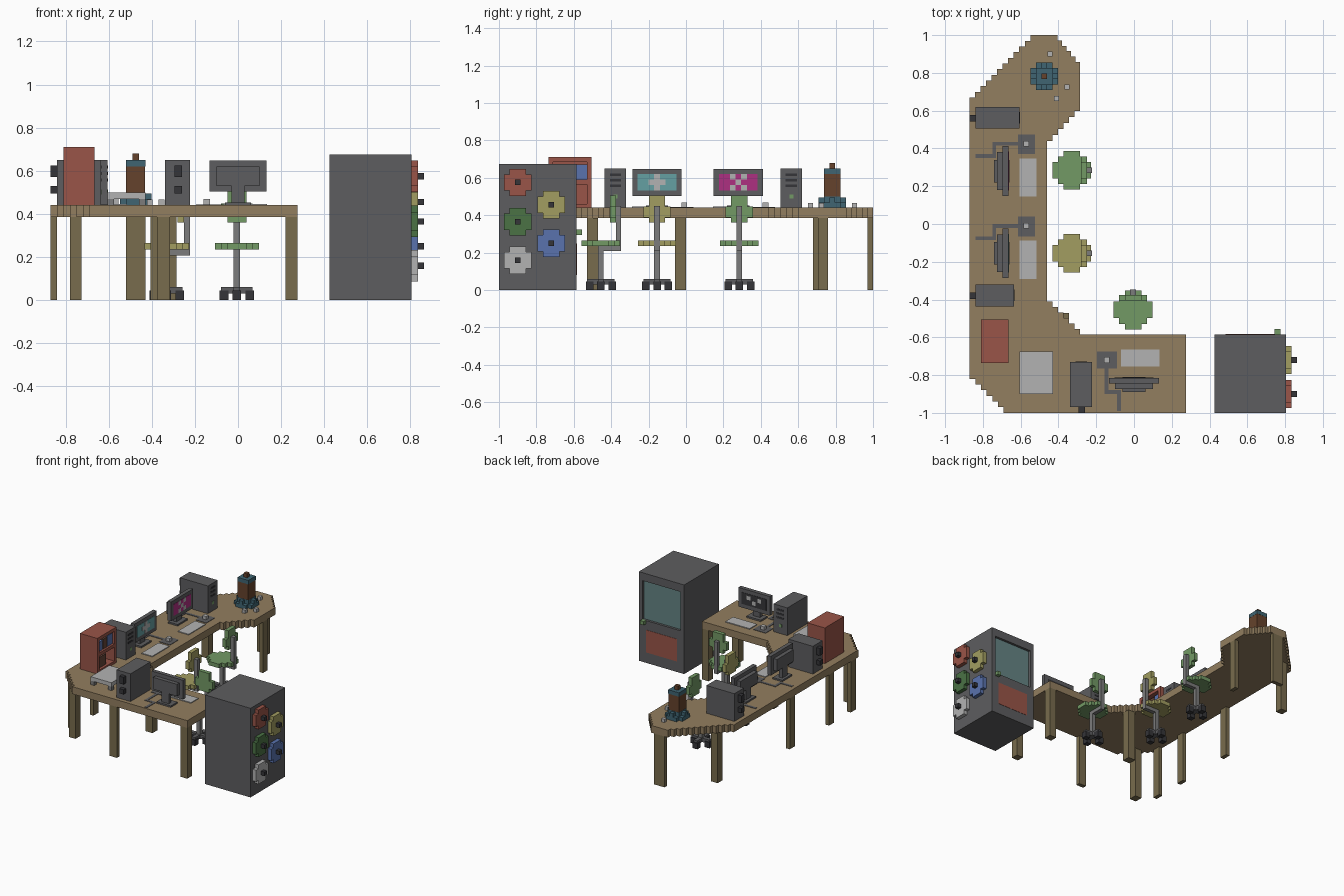
import bpy, bmesh
from mathutils import Matrix, Vector

if "Cube" in bpy.data.objects:
    bpy.data.objects.remove(bpy.data.objects["Cube"])

V = 0.0293  # block size of the stepped style
DARK, MID, PALE = (.11, .11, .115), (.2, .2, .2), (.45, .45, .45)
WOOD, LEGWOOD = (.29, .21, .115), (.19, .15, .075)
GREEN, YELLOW, RED = (.17, .32, .13), (.36, .34, .12), (.32, .09, .065)
TEAL, BLUE, BLACK = (.05, .13, .17), (.1, .17, .42), (.035, .035, .04)
mats = {}


def finish(name, bm, col, at=(0, 0), turn=0):
    bmesh.ops.recalc_face_normals(bm, faces=bm.faces)
    me = bpy.data.meshes.new(name)
    bm.to_mesh(me)
    bm.free()
    if col not in mats:
        mats[col] = bpy.data.materials.new("colour_%d" % len(mats))
        mats[col].diffuse_color = (*col, 1)
    me.materials.append(mats[col])
    ob = bpy.data.objects.new(name, me)
    ob.location = (at[0], at[1], 0)
    ob.rotation_euler[2] = turn
    bpy.context.collection.objects.link(ob)
    return ob


def boxes(name, items, col, at=(0, 0), turn=0):
    """Blocks given as x0, x1, y0, y1, z0, z1."""
    bm = bmesh.new()
    for x0, x1, y0, y1, z0, z1 in items:
        m = Matrix.Translation(((x0 + x1) / 2, (y0 + y1) / 2, (z0 + z1) / 2))
        m @= Matrix.Diagonal((x1 - x0, y1 - y0, z1 - z0, 1))
        bmesh.ops.create_cube(bm, size=1, matrix=m)
    return finish(name, bm, col, at, turn)


def prism(name, pts, axis, lo, hi, col, at=(0, 0), turn=0):
    bm = bmesh.new()
    place = (lambda u, v: (lo, u, v)) if axis == 'x' else (lambda u, v: (u, v, lo))
    f = bm.faces.new([bm.verts.new(place(u, v)) for u, v in pts])
    ext = bmesh.ops.extrude_face_region(bm, geom=[f])['geom']
    d = Vector((hi - lo, 0, 0)) if axis == 'x' else Vector((0, 0, hi - lo))
    bmesh.ops.translate(bm, vec=d, verts=[g for g in ext if isinstance(g, bmesh.types.BMVert)])
    return finish(name, bm, col, at, turn)


def rows(widths, cu, cv):
    """Symmetric stepped outline from row widths counted in blocks."""
    right, n = [], len(widths)
    for i, w in enumerate(widths):
        for k in (i, i + 1):
            p = (w * V / 2, (k - n / 2) * V)
            if p not in right:
                right.append(p)
    pts = right + [(-u, v) for u, v in reversed(right)]
    return [(cu + u, cv + v) for u, v in pts]


def stairs(p, q, n, x_first):
    out, (x, y) = [], p
    dx, dy = (q[0] - p[0]) / n, (q[1] - p[1]) / n
    for i in range(n):
        out.append((x + dx, y) if x_first else (x, y + dy))
        x, y = x + dx, y + dy
        out.append((x, y))
    return out


# Desk top with stepped corners
outline = [(-.66, -1), (.275, -1), (.275, -.585), (-.285, -.585)]
outline += stairs((-.285, -.585), (-.46, -.41), 6, False) + [(-.46, .44)]
outline += stairs((-.46, .44), (-.285, .63), 6, True) + [(-.285, .83)]
outline += stairs((-.285, .83), (-.43, 1), 6, False) + [(-.52, 1)]
outline += stairs((-.52, 1), (-.87, .64), 12, True) + [(-.87, -.79)]
outline += stairs((-.87, -.79), (-.66, -1), 7, False)[:-1]
prism("desk_top", outline, 'z', .385, .44, WOOD)

# Desk legs
legs = [(.22, .275, -1, -.945), (.22, .275, -.64, -.585), (-.375, -.315, -1, -.97),
        (-.78, -.725, -.91, -.85), (-.87, -.84, -.79, -.73), (-.87, -.84, -.53, -.47),
        (-.87, -.84, -.06, 0), (-.405, -.345, -.53, -.47), (-.78, -.725, .68, .735),
        (-.52, -.43, .97, 1), (-.315, -.285, .705, .76)]
boxes("desk_legs", [(*l, 0, .385) for l in legs], LEGWOOD)


# Monitor, keyboard and mouse, facing +x before turning
def workstation(tag, at, turn, screen, pattern, ink):
    def add(part, items, col):
        boxes(tag + part, items, col, at, turn)
    add("_monitor", [(-.015, .015, -.132, .132, .503, .648),
                     (-.044, -.015, -.1, .1, .53, .62)], DARK)
    add("_stand", [(-.04, -.012, -.03, .03, .44, .56), (-.06, .02, -.06, .06, .44, .452)], DARK)
    add("_screen", [(.015, .017, -.103, .103, .532, .62)], screen)
    add("_screen_pattern", [(.016, .018, y - .015, y + .015, z - .015, z + .015)
                            for y, z in pattern], ink)
    add("_keyboard", [(.075, .165, -.135, .068, .44, .446)], PALE)
    add("_mouse_pad", [(.065, .155, .09, .195, .44, .443)], DARK)
    add("_mouse", [(.095, .125, .13, .16, .44, .468)], PALE)
    add("_cable", [(-.05, .065, .135, .155, .44, .443), (-.07, -.05, .09, .155, .44, .443),
                   (-.16, -.05, .07, .09, .44, .443)], DARK)


Q = 1.5707963
checks = [(0, .576), (-.03, .605), (.03, .605), (-.03, .547), (.03, .547)]
workstation("north", (-.68, .28), 0, (.42, .03, .22), checks, PALE)
workstation("middle", (-.68, -.155), 0, (.13, .35, .36),
            [(-.03, .576), (0, .576), (.03, .576), (0, .605), (0, .547)], PALE)
workstation("south", (0, -.83), Q, BLACK, [(-.045, .59), (.045, .59), (0, .56)], PALE)


# Computer towers, rear sockets on the -x end
def tower(tag, at, turn, length):
    h = length / 2
    boxes(tag + "_tower", [(-h, h, -.058, .058, .44, .65)], DARK, at, turn)
    boxes(tag + "_tower_sockets", [(-h - .03, -h, -.02, .015, .57, .625),
                                   (-h - .03, -h, -.02, .015, .495, .53)], BLACK, at, turn)
    boxes(tag + "_tower_slots", [(h, h + .002, -.03, .03, z, z + .014)
                                 for z in (.61, .58, .55)], BLACK, at, turn)
    boxes(tag + "_tower_button", [(h, h + .002, -.01, .012, .49, .512)], GREEN, at, turn)


tower("north", (-.7225, .5625), 0, .235)
tower("middle", (-.7375, -.3775), 0, .205)
tower("south", (-.28, -.85), Q, .24)


# Swivel chairs, backrest on the +x side
def chair(tag, at, turn, col):
    prism(tag + "_chair_seat", rows([3, 5, 7, 7, 7, 5, 3], 0, 0), 'z', .235, .265, col, at, turn)
    prism(tag + "_chair_backrest", rows([3, 5, 5, 3, 3], 0, .433), 'x', .05, .08, col, at, turn)
    boxes(tag + "_chair_post", [(.08, .108, -.015, .015, .22, .45),
                                (-.015, .108, -.015, .015, .208, .235),
                                (-.015, .015, -.015, .015, .04, .235)], MID, at, turn)
    boxes(tag + "_chair_base", [(-.073, .073, -.015, .015, .03, .06),
                                (-.015, .015, -.073, .073, .03, .06)], DARK, at, turn)
    boxes(tag + "_chair_feet", [(x - .02, x + .02, y - .02, y + .02, 0, .045)
                                for x, y in ((.06, 0), (-.06, 0), (0, .06), (0, -.06))],
          BLACK, at, turn)


chair("north", (-.33, .285), 0, GREEN)
chair("middle", (-.33, -.155), 0, YELLOW)
chair("south", (-.005, -.455), Q, GREEN)

# Cabinet with a recessed window on its back face
X0, X1, YB = .425, .805, -.585
boxes("cabinet_body", [(X0, X1, -1, -.61, 0, .675), (X0, X1, -.61, YB, 0, .32),
                       (X0, X1, -.61, YB, .615, .675), (X0, .455, -.61, YB, .32, .615),
                       (.775, X1, -.61, YB, .32, .615)], DARK)
boxes("cabinet_window", [(.455, .775, -.61, -.603, .32, .615)], (.13, .23, .23))
boxes("cabinet_sign_panel", [(.485, .745, YB, YB + .002, .08, .25)], RED)
boxes("cabinet_button", [(.745, .775, YB, YB + .028, .295, .323)], GREEN)

# Coloured spools on the cabinet side
spools = [("red", -.9, .575, RED), ("yellow", -.72, .455, YELLOW), ("green", -.9, .365, (.07, .17, .06)),
          ("blue", -.72, .25, BLUE), ("white", -.9, .16, PALE)]
for tag, y, z, col in spools:
    prism(tag + "_spool", rows([3, 5, 5, 5, 3], y, z), 'x', X1, X1 + V, col)
    h = V / 2
    boxes(tag + "_spool_hub", [(X1, X1 + 2 * V, y - h, y + h, z - h, z + h)], BLACK)

# Open shelf with books, facing +x
boxes("shelf", [(-.81, -.78, -.735, -.505, .44, .71), (-.78, -.665, -.735, -.71, .44, .71),
                (-.78, -.665, -.53, -.505, .44, .71), (-.78, -.665, -.71, -.53, .685, .71),
                (-.78, -.665, -.71, -.53, .565, .59), (-.78, -.665, -.71, -.53, .44, .46)], RED)
boxes("shelf_blue_books", [(-.78, -.68, -.59, -.53, .59, .67), (-.78, -.68, -.69, -.65, .59, .66)], BLUE)
boxes("shelf_brown_books", [(-.78, -.68, -.645, -.595, .59, .665),
                            (-.78, -.685, -.71, -.6, .46, .54)], (.13, .06, .04))

# Flat tray raised on feet
boxes("tray_top", [(-.605, -.43, -.9, -.675, .47, .5)], PALE)
boxes("tray_feet", [(x, x + .03, y, y + .03, .44, .47)
                    for x in (-.605, -.46) for y in (-.9, -.705)], MID)

# Drink dispenser with cups
C = (-.475, .782)
prism("dispenser_base", rows([3, 5, 5, 5, 3], 0, 0), 'z', .44, .468, TEAL, C)
boxes("dispenser_collar", [(-.045, .045, -.045, .045, .468, .5)], TEAL, C)
boxes("dispenser_taps", [(.045, .073, -.015, .015, .468, .495), (-.073, -.045, -.015, .015, .468, .495),
                         (-.015, .015, .045, .073, .468, .495), (-.015, .015, -.073, -.045, .468, .495)],
      TEAL, C)
boxes("dispenser_tank", [(-.044, .044, -.044, .044, .5, .62)], (.13, .055, .025), C)
boxes("dispenser_cap", [(-.045, .045, -.045, .045, .62, .65)], TEAL, C)
boxes("dispenser_knob", [(-.015, .015, -.015, .015, .65, .68)], (.13, .055, .025), C)
boxes("cups", [(x - .013, x + .013, y - .013, y + .013, .44, .466)
               for x, y in ((-.445, .9), (-.355, .725), (-.41, .665))], PALE)

for m in bpy.data.materials:
    if m.users and not m.is_grease_pencil:
        m.use_nodes = True
        m.node_tree.nodes["Principled BSDF"].inputs["Base Color"].default_value = m.diffuse_color
